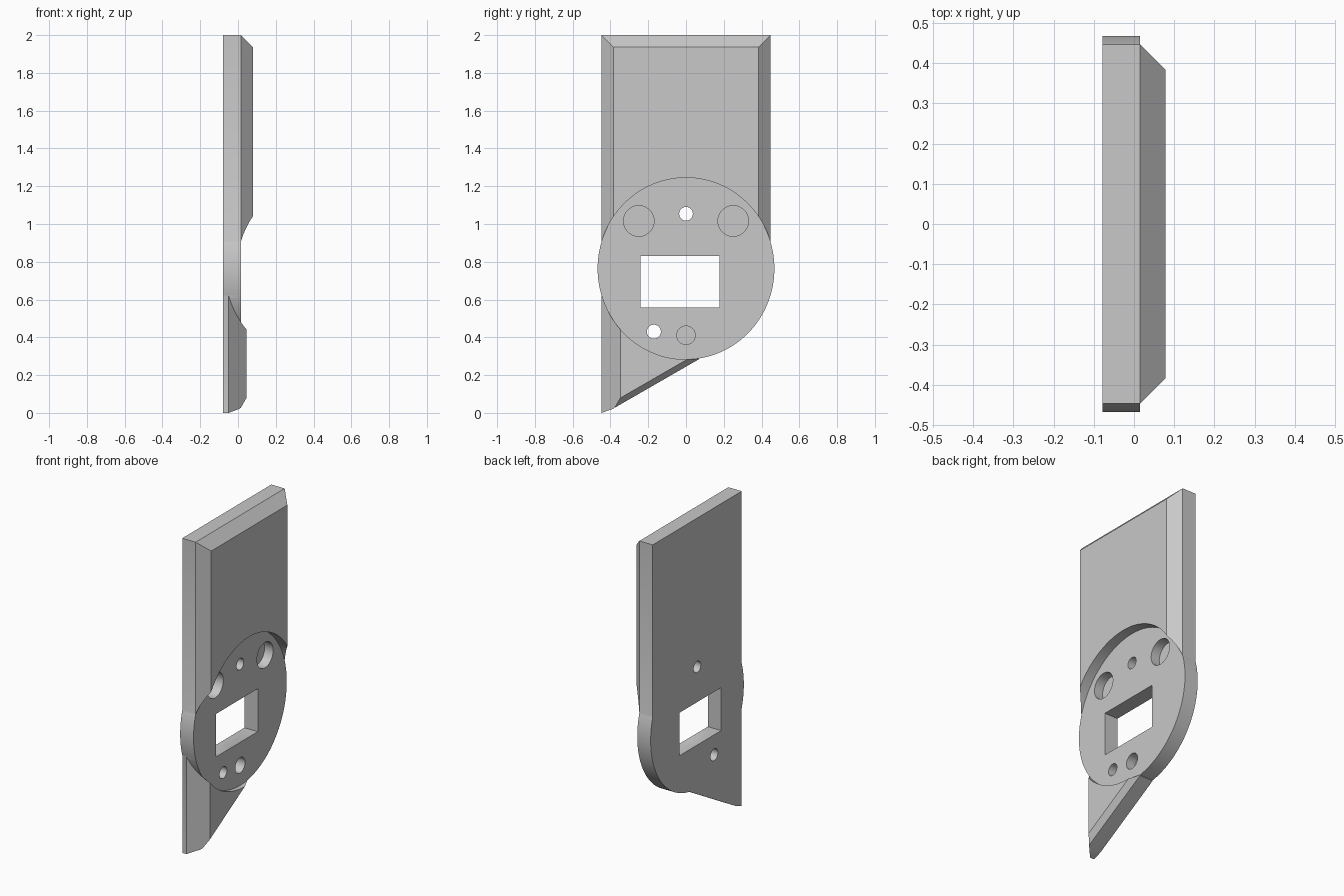
import bpy, bmesh
from math import cos, sin, tau
from mathutils import Vector

if "Cube" in bpy.data.objects:
    bpy.data.objects.remove(bpy.data.objects["Cube"], do_unlink=True)

BACK, FACE, TOP = -0.079, 0.015, 0.079    # depth levels along x
HALF = 0.447                              # half width of the panel
HUB_Z = 0.764

grey = bpy.data.materials.new("plain grey")
grey.use_nodes = True
grey.diffuse_color = (0.58, 0.58, 0.58, 1)
grey.node_tree.nodes["Principled BSDF"].inputs["Base Color"].default_value = grey.diffuse_color


def ellipse(y, z, ry, rz, n):
    return [(y + ry * cos(tau * i / n), z + rz * sin(tau * i / n)) for i in range(n)]


def prism(name, outline, x0, x1, cuts=()):
    """Extrude a (y, z) outline along x, then slice off chamfers (point, normal)."""
    bm = bmesh.new()
    face = bm.faces.new([bm.verts.new((x0, y, z)) for y, z in outline])
    new = bmesh.ops.extrude_face_region(bm, geom=[face])["geom"]
    bmesh.ops.translate(bm, vec=(x1 - x0, 0, 0),
                        verts=[v for v in new if isinstance(v, bmesh.types.BMVert)])
    for point, normal in cuts:
        geom = bm.verts[:] + bm.edges[:] + bm.faces[:]
        bmesh.ops.bisect_plane(bm, geom=geom, plane_co=point,
                               plane_no=Vector(normal).normalized(), clear_outer=True)
        bmesh.ops.holes_fill(bm, edges=[e for e in bm.edges if e.is_boundary])
    bmesh.ops.recalc_face_normals(bm, faces=bm.faces)
    mesh = bpy.data.meshes.new(name)
    bm.to_mesh(mesh)
    bm.free()
    mesh.materials.append(grey)
    ob = bpy.data.objects.new(name, mesh)
    bpy.context.collection.objects.link(ob)
    return ob


def combine(target, other, operation, keep=False):
    bpy.context.view_layer.objects.active = target
    mod = target.modifiers.new(operation.lower(), 'BOOLEAN')
    mod.operation, mod.object, mod.solver = operation, other, 'EXACT'
    bpy.ops.object.modifier_apply(modifier=mod.name)
    if not keep:
        bpy.data.objects.remove(other, do_unlink=True)


# Upper panel with three chamfered edges
panel = prism("mounting_plate",
              [(-HALF, HUB_Z), (HALF, HUB_Z), (HALF, 2), (-HALF, 2)], BACK, TOP,
              [((FACE, HALF, 0), (1, 1, 0)), ((FACE, -HALF, 0), (1, -1, 0)),
               ((FACE, 0, 2), (1, 0, 1))])

# Lower pointed fin, chamfered along the side and the slanted edge
fin = prism("lower_fin",
            [(-HALF, 0), (-0.39, 0.02), (0.07, 0.285), (0.07, 0.5), (-HALF, 0.7)],
            BACK, 0.045,
            [((-0.05, -HALF, 0), (0.1, -0.095, 0)),
             ((FACE, -0.39, 0.02), (1, 0.5, -0.866))])

# Round hub, sunk into both parts
hub_outline = ellipse(0, HUB_Z, 0.468, 0.481, 128)
clearance = prism("hub_clearance", hub_outline, FACE, 0.3)
clearance.hide_render = True
combine(panel, clearance, 'DIFFERENCE', keep=True)
combine(fin, clearance, 'DIFFERENCE')
combine(panel, prism("hub", hub_outline, BACK, FACE), 'UNION')
combine(panel, fin, 'UNION')

# Rectangular window
window = [(-0.24, 0.557), (0.177, 0.557), (0.177, 0.83), (-0.24, 0.83)]
combine(panel, prism("window_cutter", window, -0.3, 0.3), 'DIFFERENCE')

# Round holes: y, z, radius, depth level of the floor
for y, z, r, floor in [(-0.25, 1.016, 0.081, -0.045), (0.25, 1.016, 0.081, -0.045),
                       (0, 0.411, 0.049, -0.045),
                       (0, 1.054, 0.036, -0.3), (-0.17, 0.43, 0.037, -0.3)]:
    combine(panel, prism("hole_cutter", ellipse(y, z, r, r, 48), floor, 0.3), 'DIFFERENCE')

# Smooth the curved walls, keep edges sharp
bpy.ops.object.select_all(action='DESELECT')
panel.select_set(True)
bpy.context.view_layer.objects.active = panel
bpy.ops.object.shade_smooth_by_angle(angle=0.35)
